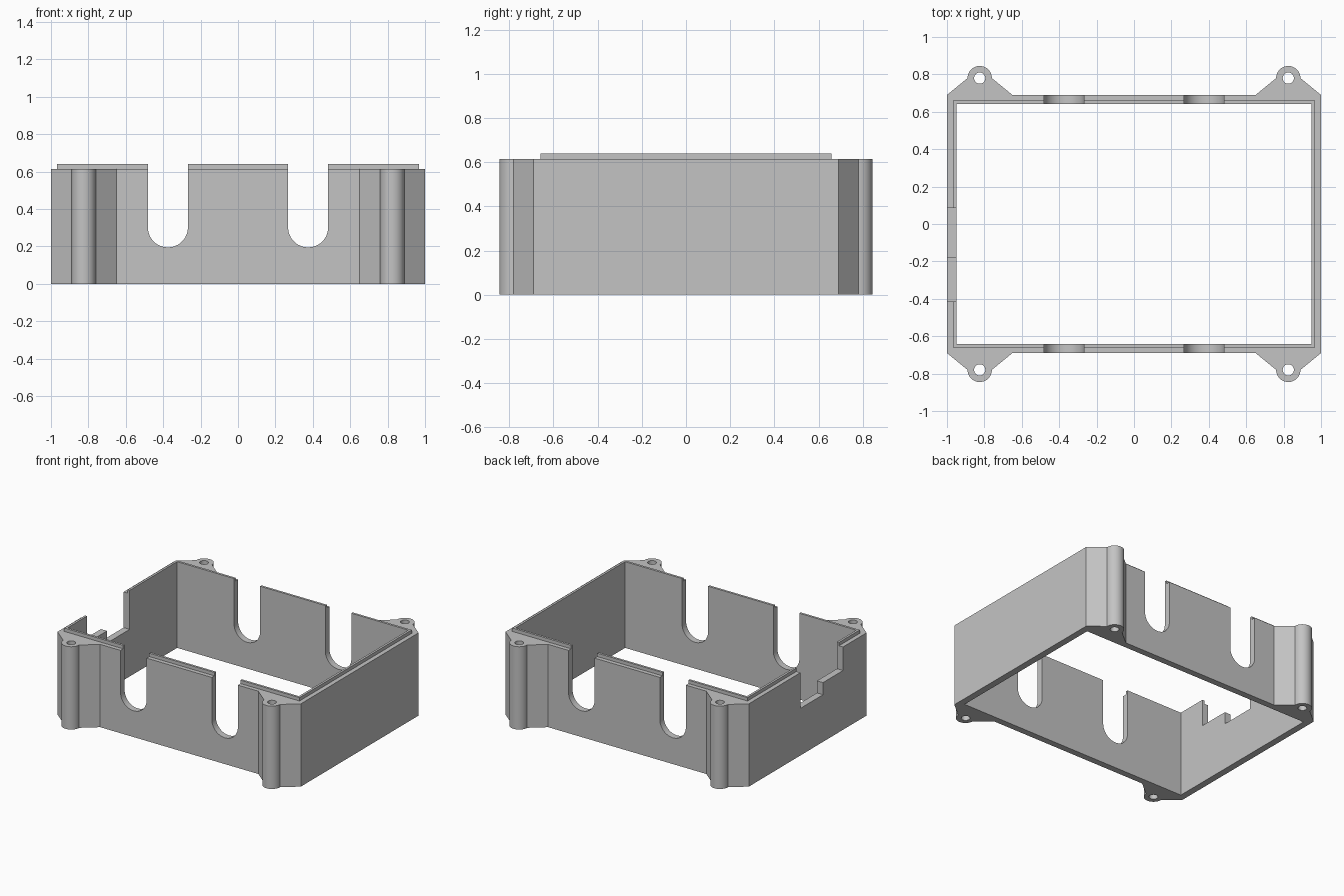
import bpy, bmesh
from math import sin, cos, pi, radians
from mathutils import Vector

cube = bpy.data.objects.get("Cube")
if cube:
    bpy.data.objects.remove(cube, do_unlink=True)

HALF_X, HALF_Y = 1.0, 0.69        # outer wall
IN_X, IN_Y = 0.95, 0.642          # inner opening
LIP_X, LIP_Y = 0.967, 0.659
WALL_H, LIP_H = 0.615, 0.64
EAR_X, EAR_Y, EAR_R, HOLE_R = 0.825, 0.78, 0.065, 0.03
SLOT_X, SLOT_R, SLOT_Z = 0.375, 0.107, 0.302

grey = bpy.data.materials.new("plain grey")
grey.use_nodes = True
colour = (0.55, 0.55, 0.55, 1)
grey.diffuse_color = colour
grey.node_tree.nodes["Principled BSDF"].inputs["Base Color"].default_value = colour


def prism(name, points, direction):
    """Closed solid made by extruding a 3D outline along a direction."""
    bm = bmesh.new()
    face = bm.faces.new([bm.verts.new(p) for p in points])
    out = bmesh.ops.extrude_face_region(bm, geom=[face])
    moved = [v for v in out["geom"] if isinstance(v, bmesh.types.BMVert)]
    bmesh.ops.translate(bm, verts=moved, vec=Vector(direction))
    bmesh.ops.recalc_face_normals(bm, faces=bm.faces)
    mesh = bpy.data.meshes.new(name)
    bm.to_mesh(mesh)
    bm.free()
    mesh.materials.append(grey)
    obj = bpy.data.objects.new(name, mesh)
    bpy.context.collection.objects.link(obj)
    return obj


def arc(cx, cy, r, start, end, steps):
    angles = [start + (end - start) * i / steps for i in range(steps + 1)]
    return [(cx + r * cos(a), cy + r * sin(a)) for a in angles]


def box_outline(x, y, z):
    return [(-x, -y, z), (x, -y, z), (x, y, z), (-x, y, z)]


def combine(target, tool, operation):
    mod = target.modifiers.new(tool.name, "BOOLEAN")
    mod.operation = operation
    mod.solver = "EXACT"
    mod.object = tool
    bpy.context.view_layer.objects.active = target
    bpy.ops.object.modifier_apply(modifier=mod.name)
    bpy.data.objects.remove(tool, do_unlink=True)


# Outer wall outline with a mounting ear at each corner
quarter = [(HALF_X, HALF_Y)] + arc(EAR_X, EAR_Y, EAR_R, 0, pi, 24) + [(0.65, HALF_Y)]
back = quarter + [(-x, y) for x, y in reversed(quarter)]
outline = back + [(x, -y) for x, y in reversed(back)]
frame = prism("enclosure_frame", [(x, y, 0) for x, y in outline], (0, 0, WALL_H))

# Raised lip, then the open middle
combine(frame, prism("lip", box_outline(LIP_X, LIP_Y, 0.3), (0, 0, LIP_H - 0.3)), "UNION")
combine(frame, prism("opening", box_outline(IN_X, IN_Y, -0.1), (0, 0, 1)), "DIFFERENCE")

# Screw holes through the ears
for sx in (-1, 1):
    for sy in (-1, 1):
        ring = arc(sx * EAR_X, sy * EAR_Y, HOLE_R, 0, 2 * pi, 24)[:-1]
        hole = prism("screw_hole", [(x, y, -0.1) for x, y in ring], (0, 0, 1))
        combine(frame, hole, "DIFFERENCE")

# Round-bottomed slots through the front and back walls
for sx in (-1, 1):
    cx = sx * SLOT_X
    shape = arc(cx, SLOT_Z, SLOT_R, pi, 2 * pi, 24) + [(cx + SLOT_R, 1), (cx - SLOT_R, 1)]
    slot = prism("cable_slot", [(x, -1, z) for x, z in shape], (0, 2, 0))
    combine(frame, slot, "DIFFERENCE")

# Stepped notch in the right wall
steps = [(0.085, 1), (0.085, 0.35), (-0.18, 0.35), (-0.18, 0.44), (-0.415, 0.44), (-0.415, 1)]
notch = prism("stepped_notch", [(-1.1, y, z) for y, z in steps], (0.2, 0, 0))
combine(frame, notch, "DIFFERENCE")

# Smooth the round bosses, keep hard edges
bpy.ops.object.select_all(action="DESELECT")
frame.select_set(True)
bpy.context.view_layer.objects.active = frame
bpy.ops.object.shade_smooth_by_angle(angle=radians(25))
